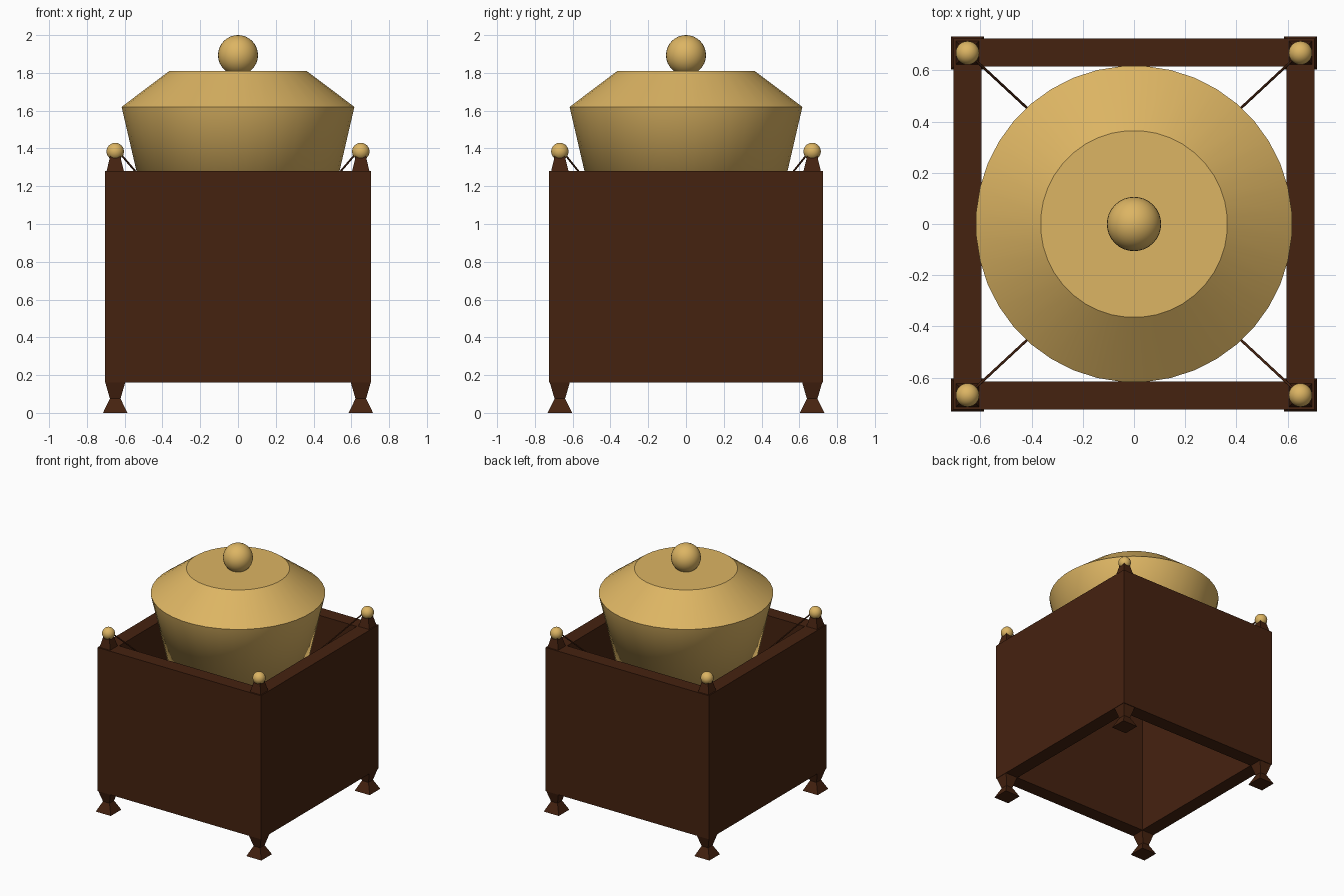
import bpy
import bmesh
import math

cube = bpy.data.objects.get("Cube")
if cube:
    bpy.data.objects.remove(cube, do_unlink=True)


def material(name, rgb):
    mat = bpy.data.materials.new(name)
    mat.use_nodes = True
    mat.diffuse_color = (*rgb, 1)
    mat.node_tree.nodes["Principled BSDF"].inputs["Base Color"].default_value = (*rgb, 1)
    return mat


WOOD = material("dark wood", (0.06, 0.016, 0.005))
BRASS = material("brass", (0.72, 0.46, 0.125))


def finish(obj, mat, smooth=False):
    obj.data.materials.append(mat)
    if smooth:
        bpy.ops.object.select_all(action="DESELECT")
        obj.select_set(True)
        bpy.context.view_layer.objects.active = obj
        bpy.ops.object.shade_smooth_by_angle(angle=math.radians(25))
    return obj


def lathe(name, profile, sides, mat, centre=(0, 0), smooth=False):
    """Stack rings of (radius, z); four sides give a square of that half width."""
    scale = math.sqrt(2) if sides == 4 else 1
    bm = bmesh.new()
    rings = []
    for r, z in profile:
        ring = []
        for i in range(sides):
            a = math.tau * (i + 0.5) / sides
            ring.append(bm.verts.new((r * scale * math.cos(a), r * scale * math.sin(a), z)))
        rings.append(ring)
    for low, high in zip(rings, rings[1:]):
        for i in range(sides):
            j = (i + 1) % sides
            bm.faces.new((low[i], low[j], high[j], high[i]))
    bm.faces.new(rings[-1])
    if sides == 4:
        bm.faces.new(list(reversed(rings[0])))
    mesh = bpy.data.meshes.new(name)
    bm.to_mesh(mesh)
    bm.free()
    obj = bpy.data.objects.new(name, mesh)
    bpy.context.collection.objects.link(obj)
    obj.location = (*centre, 0)
    return finish(obj, mat, smooth)


def ball(name, radius, location):
    bpy.ops.mesh.primitive_uv_sphere_add(segments=32, ring_count=16, radius=radius, location=location)
    obj = bpy.context.object
    obj.name = name
    finish(obj, BRASS, True)


def box(name, size, location):
    bpy.ops.mesh.primitive_cube_add(size=1, location=location)
    obj = bpy.context.object
    obj.name = name
    obj.scale = size
    bpy.ops.object.transform_apply(location=False, rotation=False, scale=True)
    finish(obj, WOOD)


# Open wooden case
HX, HY, WALL = 0.705, 0.725, 0.11
BOTTOM, TOP = 0.16, 1.28
mid, height = (BOTTOM + TOP) / 2, TOP - BOTTOM
for side, s in (("left", 1), ("right", -1)):
    box(side + "_wall", (WALL, 2 * HY, height), (s * (HX - WALL / 2), 0, mid))
for side, s in (("front", -1), ("back", 1)):
    box(side + "_wall", (2 * (HX - WALL), WALL, height), (0, s * (HY - WALL / 2), mid))

# Feet, finials and brass balls on the corners
FOOT = [(0.065, 0), (0.028, 0.075), (0.054, 0.165)]
FINIAL = [(0.047, 1.275), (0.03, 1.345), (0.028, 1.36)]
for ny, sy in (("front", -1), ("back", 1)):
    for nx, sx in (("left", 1), ("right", -1)):
        corner = f"{ny}_{nx}"
        x, y = sx * 0.65, sy * 0.668
        lathe(corner + "_foot", FOOT, 4, WOOD, (x, y))
        lathe(corner + "_finial", FINIAL, 4, WOOD, (x, y))
        ball(corner + "_ball", 0.046, (x, y, 1.384))

# Open-bottomed kettle with a knob on top
kettle = lathe("kettle", [(0.486, 1.05), (0.618, 1.62), (0.365, 1.81)], 40, BRASS, smooth=True)
shell = kettle.modifiers.new("shell", "SOLIDIFY")
shell.thickness = 0.012
shell.offset = -1
ball("kettle_knob", 0.106, (0, 0, 1.894))

# Two crossed cords slung under the kettle
half = [(0.63, 0.65, 1.38), (0.42, 0.455, 1.135), (0.33, 0.36, 1.042)]
for name, sx in (("first_cord", 1), ("second_cord", -1)):
    points = half + [(0, 0, 1.035)] + [(-x, -y, z) for x, y, z in reversed(half)]
    curve = bpy.data.curves.new(name, "CURVE")
    curve.dimensions = "3D"
    curve.bevel_depth = 0.005
    curve.bevel_resolution = 1
    spline = curve.splines.new("POLY")
    spline.points.add(len(points) - 1)
    for p, (x, y, z) in zip(spline.points, points):
        p.co = (sx * x, y, z, 1)
    curve.materials.append(WOOD)
    bpy.context.collection.objects.link(bpy.data.objects.new(name, curve))
